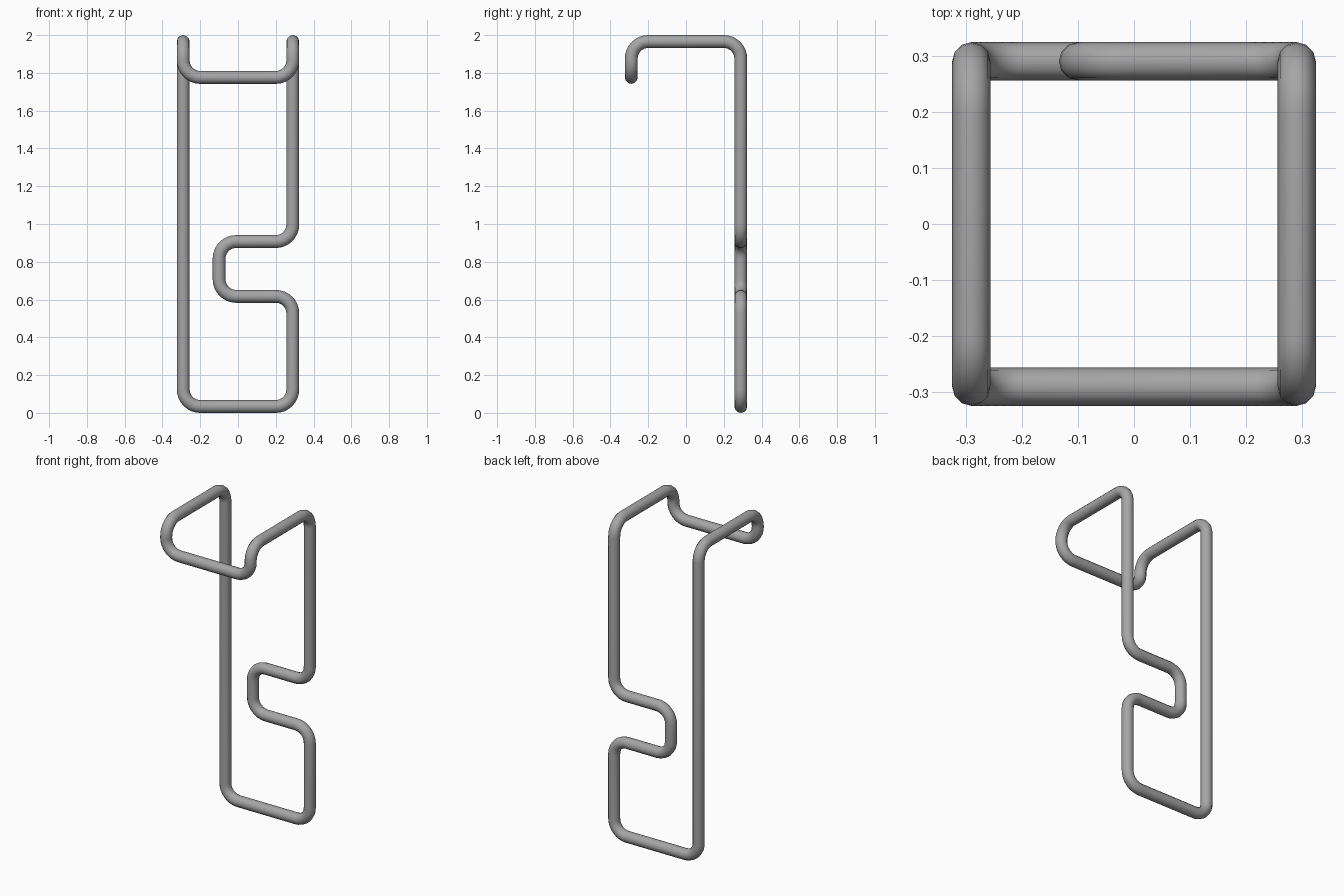
import bpy, math
from mathutils import Vector

if "Cube" in bpy.data.objects:
    bpy.data.objects.remove(bpy.data.objects["Cube"])

R = 0.034       # wire radius
BEND = 0.09     # bend radius on the centreline
STEPS = 8       # segments per bend
W = 0.29        # half width and half depth

# corners of the closed wire loop
corners = [Vector(p) for p in [
    (-W, W, R), (W, W, R), (W, W, 0.617), (-0.1, W, 0.617),
    (-0.1, W, 0.907), (W, W, 0.907), (W, W, 2 - R), (W, -W, 2 - R),
    (W, -W, 1.776), (-W, -W, 1.776), (-W, -W, 2 - R), (-W, W, 2 - R)]]


def rounded(pts):
    """Replace every right-angle corner by an arc."""
    out = []
    n = len(pts)
    for i, p in enumerate(pts):
        a = (pts[i - 1] - p).normalized()
        b = (pts[(i + 1) % n] - p).normalized()
        centre = p + (a + b) * BEND
        for k in range(STEPS + 1):
            t = math.pi / 2 * k / STEPS
            out.append(centre - b * BEND * math.cos(t) - a * BEND * math.sin(t))
    return out


# bent wire hanger
path = rounded(corners)
curve = bpy.data.curves.new("wire_hanger", 'CURVE')
curve.dimensions = '3D'
curve.bevel_depth = R
curve.bevel_resolution = 4
spline = curve.splines.new('POLY')
spline.points.add(len(path) - 1)
for pt, co in zip(spline.points, path):
    pt.co = (*co, 1)
spline.use_cyclic_u = True
wire = bpy.data.objects.new("wire_hanger", curve)
bpy.context.collection.objects.link(wire)

bpy.context.view_layer.objects.active = wire
wire.select_set(True)
bpy.ops.object.convert(target='MESH')
bpy.ops.object.shade_smooth()

# dark steel colour
steel = bpy.data.materials.new("dark_steel")
steel.diffuse_color = (0.38, 0.38, 0.38, 1)
steel.use_nodes = True
steel.node_tree.nodes["Principled BSDF"].inputs["Base Color"].default_value = steel.diffuse_color
bpy.context.object.data.materials.clear()
bpy.context.object.data.materials.append(steel)
